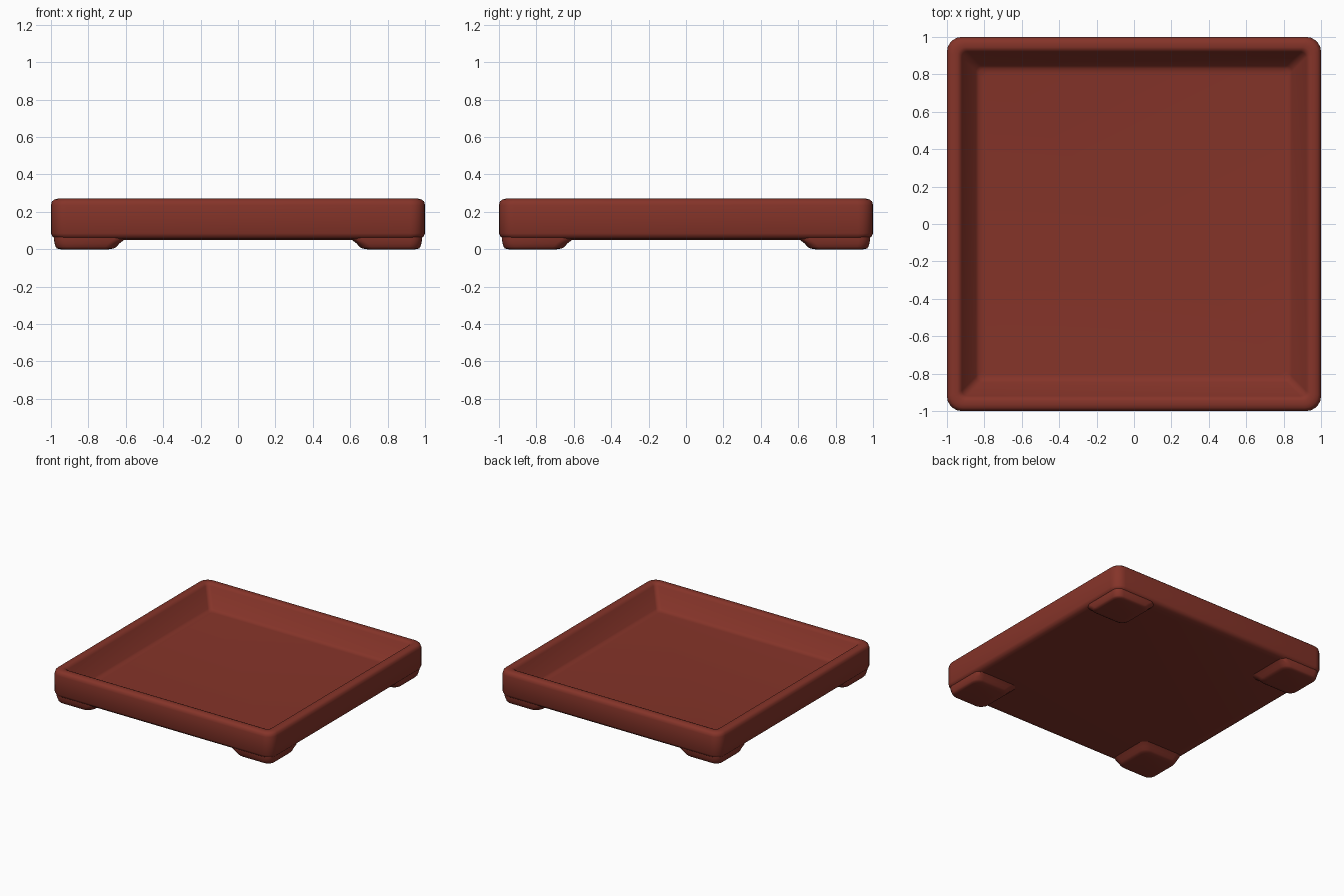
import bpy, bmesh, math

if "Cube" in bpy.data.objects:
    bpy.data.objects.remove(bpy.data.objects["Cube"])

# Single clay colour
clay = bpy.data.materials.new("red brown clay")
clay.diffuse_color = (0.235, 0.034, 0.022, 1)
clay.use_nodes = True
clay.node_tree.nodes["Principled BSDF"].inputs["Base Color"].default_value = clay.diffuse_color


def ring(bm, cx, cy, hx, hy, r, z, n=5):
    """Rounded rectangle of vertices at height z."""
    verts = []
    for k, (sx, sy) in enumerate([(1, 1), (-1, 1), (-1, -1), (1, -1)]):
        for i in range(n + 1):
            a = math.pi / 2 * (k + i / n)
            verts.append(bm.verts.new((cx + sx * (hx - r) + r * math.cos(a),
                                       cy + sy * (hy - r) + r * math.sin(a), z)))
    return verts


def loft(name, rings):
    """Skin a stack of rounded rectangles and cap both ends."""
    bm = bmesh.new()
    loops = [ring(bm, *p) for p in rings]
    for a, b in zip(loops, loops[1:]):
        for i in range(len(a)):
            j = (i + 1) % len(a)
            bm.faces.new((a[i], a[j], b[j], b[i]))
    bm.faces.new(loops[0][::-1])
    bm.faces.new(loops[-1])
    bmesh.ops.recalc_face_normals(bm, faces=bm.faces)
    me = bpy.data.meshes.new(name)
    bm.to_mesh(me)
    bm.free()
    ob = bpy.data.objects.new(name, me)
    bpy.context.collection.objects.link(ob)
    me.materials.append(clay)
    bpy.context.view_layer.objects.active = ob
    ob.select_set(True)
    bpy.ops.object.shade_smooth_by_angle(angle=math.radians(40))
    ob.select_set(False)
    return ob


# Tray: (half width, corner radius, z) from underside, up the wall, over the rim, to the floor
profile = [(0.94, 0.05, 0.05), (0.975, 0.07, 0.055), (0.992, 0.075, 0.068), (1.0, 0.08, 0.085),
           (1.0, 0.08, 0.235), (0.995, 0.078, 0.255), (0.983, 0.07, 0.266), (0.965, 0.06, 0.27),
           (0.945, 0.045, 0.27), (0.93, 0.035, 0.265), (0.92, 0.03, 0.25),
           (0.845, 0.03, 0.115), (0.83, 0.03, 0.103), (0.805, 0.03, 0.10)]
loft("tray", [(0, 0, h, h, r, z) for h, r, z in profile])

# Feet: (outer edge, inner edge, corner radius, z), one at each corner
foot = [(0.985, 0.605, 0.06, 0.08), (0.985, 0.605, 0.06, 0.053), (0.98, 0.635, 0.06, 0.03),
        (0.975, 0.65, 0.06, 0.012), (0.968, 0.665, 0.055, 0.004), (0.95, 0.69, 0.045, 0.0)]
for sx, x_name in ((-1, "left"), (1, "right")):
    for sy, y_name in ((-1, "front"), (1, "back")):
        loft(f"{y_name}_{x_name}_foot",
             [(sx * (o + i) / 2, sy * (o + i) / 2, (o - i) / 2, (o - i) / 2, r, z)
              for o, i, r, z in foot])
